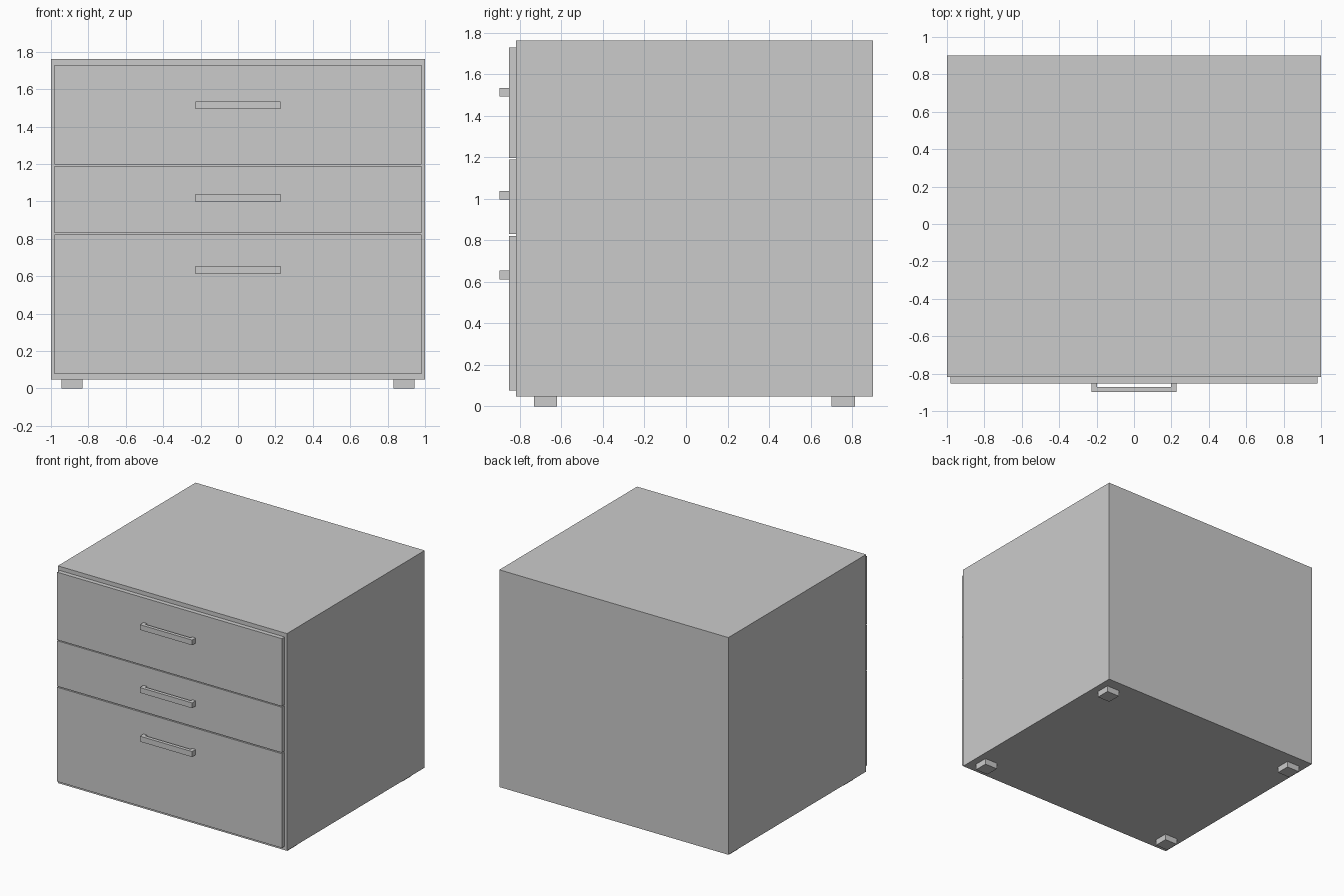
import bpy, bmesh
from mathutils import Vector

if "Cube" in bpy.data.objects:
    bpy.data.objects.remove(bpy.data.objects["Cube"])


def boxes(name, spans):
    """One object made of axis-aligned boxes, each given as (x0, x1, y0, y1, z0, z1)."""
    bm = bmesh.new()
    for x0, x1, y0, y1, z0, z1 in spans:
        verts = bmesh.ops.create_cube(bm, size=1)["verts"]
        bmesh.ops.scale(bm, verts=verts, vec=Vector((x1 - x0, y1 - y0, z1 - z0)))
        bmesh.ops.translate(bm, verts=verts,
                            vec=Vector(((x0 + x1) / 2, (y0 + y1) / 2, (z0 + z1) / 2)))
    return finish(name, bm)


def finish(name, bm):
    mesh = bpy.data.meshes.new(name)
    bm.to_mesh(mesh)
    bm.free()
    obj = bpy.data.objects.new(name, mesh)
    bpy.context.collection.objects.link(obj)
    return obj


def handle(name, z0, z1):
    """U-shaped pull: plan profile extruded upwards."""
    w, t, back, front, inner = 0.228, 0.03, -0.853, -0.898, -0.871
    profile = [(-w, back), (-w, front), (w, front), (w, back),
               (w - t, back), (w - t, inner), (t - w, inner), (t - w, back)]
    bm = bmesh.new()
    face = bm.faces.new([bm.verts.new((x, y, z0)) for x, y in profile])
    ext = bmesh.ops.extrude_face_region(bm, geom=[face])["geom"]
    bmesh.ops.translate(bm, vec=Vector((0, 0, z1 - z0)),
                        verts=[v for v in ext if isinstance(v, bmesh.types.BMVert)])
    bmesh.ops.recalc_face_normals(bm, faces=bm.faces)
    return finish(name, bm)


# Cabinet body
boxes("cabinet_body", [(-1, 1, -0.818, 0.9, 0.048, 1.762)])

# Drawer fronts with their pulls: front z range, handle z range
drawers = {
    "top": (1.196, 1.73, 1.494, 1.535),
    "middle": (0.83, 1.189, 0.997, 1.039),
    "bottom": (0.078, 0.822, 0.612, 0.655),
}
for label, (z0, z1, h0, h1) in drawers.items():
    boxes(label + "_drawer_front", [(-0.982, 0.98, -0.853, -0.818, z0, z1)])
    handle(label + "_drawer_handle", h0, h1)

# Feet
for side, x in (("left", -0.888), ("right", 0.888)):
    for end, y in (("front", -0.677), ("back", 0.757)):
        boxes(f"{end}_{side}_foot", [(x - 0.056, x + 0.056, y - 0.056, y + 0.056, 0, 0.048)])
